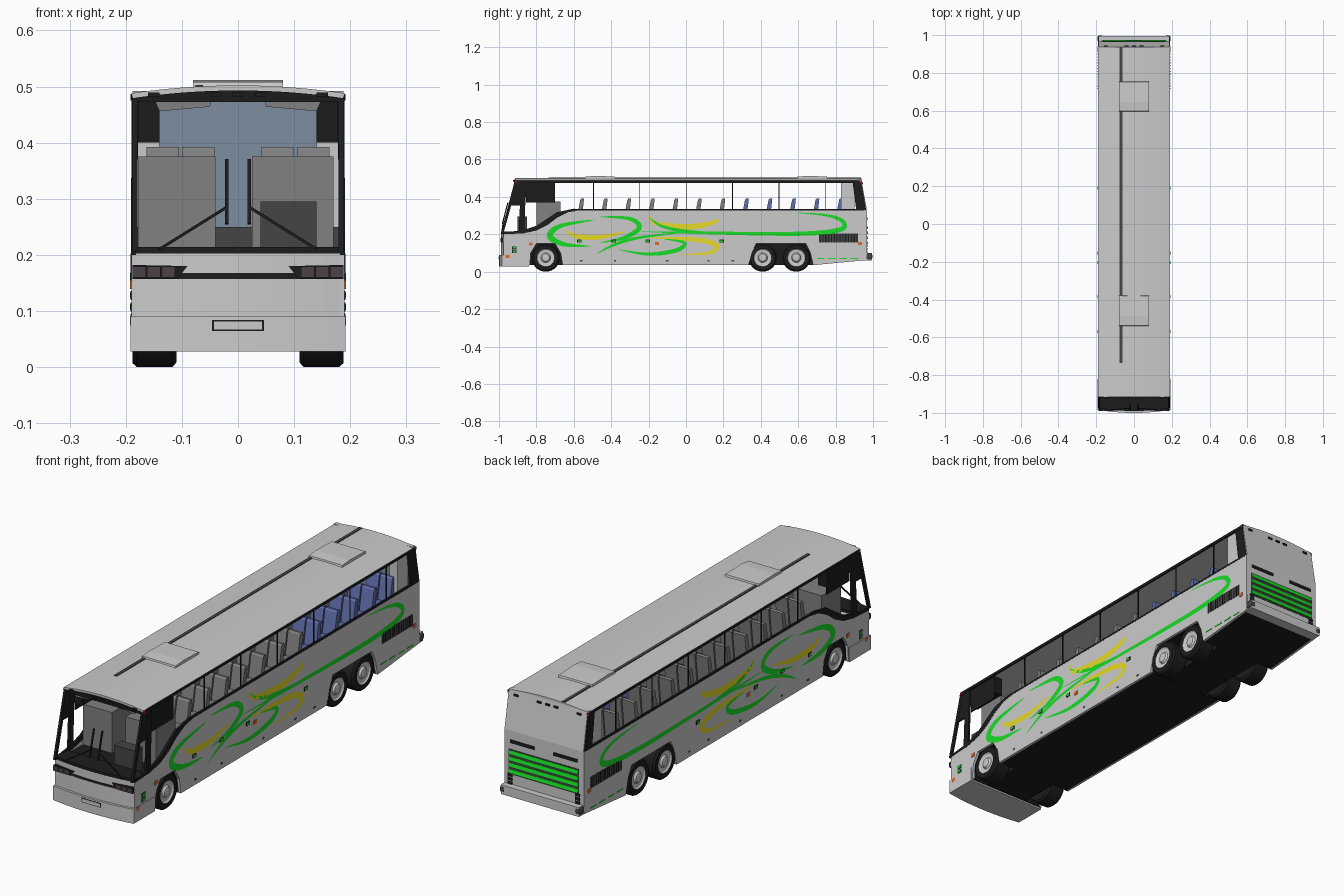
import bpy, bmesh, math
from mathutils import Vector

if "Cube" in bpy.data.objects:
    bpy.data.objects.remove(bpy.data.objects["Cube"])


def mat(name, r, g, b):
    m = bpy.data.materials.new(name)
    m.diffuse_color = (r, g, b, 1)
    m.use_nodes = True
    m.node_tree.nodes["Principled BSDF"].inputs["Base Color"].default_value = m.diffuse_color
    return m


BLACK = mat("black", .012, .012, .012)
DARK = mat("dark_grey", .06, .06, .06)
LAMP = mat("lamp_glass", .07, .055, .065)
GREEN = mat("green", .01, .72, .02)
YELLOW = mat("yellow", .8, .7, .02)
ORANGE = mat("orange", .75, .15, .02)
RED = mat("red", .6, .02, .02)
BLUE = mat("blue", .12, .16, .42)
SLATE = mat("slate", .2, .27, .35)
SEAT = mat("seat_grey", .22, .22, .22)


def finish(name, bm, m=None, mirror=False, recalc=True):
    if recalc:
        bmesh.ops.recalc_face_normals(bm, faces=bm.faces)
    me = bpy.data.meshes.new(name)
    bm.to_mesh(me)
    bm.free()
    ob = bpy.data.objects.new(name, me)
    bpy.context.collection.objects.link(ob)
    if m:
        me.materials.append(m)
    if mirror:
        ob.modifiers.new("mirror", 'MIRROR')
    return ob


def prism(name, pts, a, b, axis, m=None, mirror=False):
    """Extrude a 2D outline along an axis from a to b."""
    place = {'x': lambda p, d: (d, p[0], p[1]), 'y': lambda p, d: (p[0], d, p[1]),
             'z': lambda p, d: (p[0], p[1], d)}[axis]
    bm = bmesh.new()
    lo = [bm.verts.new(place(p, a)) for p in pts]
    hi = [bm.verts.new(place(p, b)) for p in pts]
    bm.faces.new(lo)
    bm.faces.new(hi)
    for i in range(len(pts)):
        j = (i + 1) % len(pts)
        bm.faces.new((lo[i], lo[j], hi[j], hi[i]))
    return finish(name, bm, m, mirror)


def box(name, x0, x1, y0, y1, z0, z1, m=None, mirror=False):
    return prism(name, [(x0, y0), (x1, y0), (x1, y1), (x0, y1)], z0, z1, 'z', m, mirror)


def lathe(name, pts, y, z, m=None, seg=28):
    """Spin a (radius, x) profile about an axle, on both sides."""
    bm = bmesh.new()
    rings = [[bm.verts.new((x, y + r * math.cos(2 * math.pi * i / seg), z + r * math.sin(2 * math.pi * i / seg)))
              for i in range(seg)] for r, x in pts]
    for p, q in zip(rings, rings[1:]):
        for i in range(seg):
            bm.faces.new((p[i], p[i - 1], q[i - 1], q[i]))
    bm.faces.new(rings[0])
    bm.faces.new(rings[-1])
    return finish(name, bm, m, True)


def bow(name, z0, z1, yf, hw, back, m=None, sag=.016, n=12):
    """Slab with a bowed front edge."""
    xs = [-hw + 2 * hw * i / n for i in range(n + 1)]
    pts = [(x, yf + sag * (x / hw) ** 2) for x in xs] + [(hw, back), (-hw, back)]
    return prism(name, pts, z0, z1, 'z', m)


def bar(name, p, q, w, m, mirror=True):
    """Square rod between two points."""
    p, q = Vector(p), Vector(q)
    bm = bmesh.new()
    bmesh.ops.create_cube(bm, size=1)
    bmesh.ops.scale(bm, verts=bm.verts, vec=(w, w, (q - p).length))
    bm.transform((q - p).to_track_quat('Z', 'Y').to_matrix().to_4x4())
    bmesh.ops.translate(bm, verts=bm.verts, vec=(p + q) / 2)
    return finish(name, bm, m, mirror)


def swoosh(name, pts, w, m, n=10):
    """Tapered ribbon along a smooth path on the flank, in (y, z)."""
    P = [Vector(p) for p in [pts[0]] + pts + [pts[-1]]]
    path = []
    for a, b, c, d in zip(P, P[1:], P[2:], P[3:]):
        for i in range(n):
            t = i / n
            path.append(.5 * (2 * b + (c - a) * t + (2 * a - 5 * b + 4 * c - d) * t * t
                              + (3 * b - a - 3 * c + d) * t ** 3))
    path.append(P[-1])
    bm = bmesh.new()
    rows = []
    for i, p in enumerate(path):
        d = (path[min(i + 1, len(path) - 1)] - path[max(i - 1, 0)]).normalized()
        h = w * (.06 + math.sin(math.pi * i / (len(path) - 1))) / 2
        rows.append([bm.verts.new((.1912, p.x - s * d.y * h, p.y + s * d.x * h)) for s in (-1, 1)])
    for p, q in zip(rows, rows[1:]):
        bm.faces.new((p[0], q[0], q[1], p[1]))
    finish(name, bm, m, True, False)


# lower body: flank panels with wheel arches, dark underbody
sill = [(-.975, .035), (-.835, .035), (-.83, .1), (-.8, .15), (-.7, .15), (-.67, .1), (-.66, .035),
        (.335, .035), (.35, .1), (.375, .15), (.64, .15), (.665, .1), (.68, .035), (.965, .062)]
belt = [(.965, .33), (-.56, .33), (-.63, .318), (-.69, .288), (-.74, .25), (-.8, .22), (-.87, .205), (-.975, .2)]
prism("flank_panel", sill + belt, .18, .19, 'x', None, True)
prism("underbody", sill + [(.96, .2), (-.975, .2)], -.181, .181, 'x', BLACK)
box("underbody_spine", -.105, .105, -.9, .7, .036, .19, BLACK)
box("cabin_floor", -.18, .18, -.67, .95, .2, .25, DARK)

# black swoop under the windows
edge = belt[1:]
prism("window_swoop", edge + [(-.975, .21), (-.87, .222), (-.8, .245), (-.74, .285), (-.69, .318), (-.6, .337)],
      .181, .1905, 'x', BLACK, True)
box("belt_trim", .182, .1905, -.6, .955, .328, .336, BLACK, True)

# roof, trim, hatches and rail
arc = [(x / 100, .502 - .014 * (x / 19) ** 2) for x in range(-19, 20, 2)]
prism("roof", [(-.186, .477)] + arc + [(.186, .477)], -.915, .938, 'y')
box("roof_edge_trim", .183, .1905, -.915, .94, .475, .487, BLACK, True)
prism("front_header", [(-.188, .472)] + [(x, z - .009) for x, z in arc] + [(.188, .472)], -.919, -.905, 'y', BLACK)
for y in (-.46, .675):
    prism("roof_hatch", [(y - .082, .495), (y - .078, .508), (y - .03, .512), (y + .078, .509), (y + .082, .495)],
          -.08, .08, 'x')
box("roof_rail", -.076, -.062, -.735, .935, .495, .503, DARK)

# window pillars and front side windows
for i in range(6):
    y = -.495 + i * .248
    box("window_divider", .184, .188, y - .002, y + .002, .33, .48, BLACK, True)
prism("front_pillar", [(-.99, .205), (-.976, .205), (-.9, .48), (-.917, .48)], .179, .189, 'x', BLACK, True)
prism("door_pillar", [(-.895, .205), (-.865, .205), (-.855, .48), (-.882, .48)], .18, .189, 'x', BLACK, True)
prism("side_sign_panel", [(-.95, .355), (-.885, .355), (-.875, .478), (-.917, .478)], .181, .188, 'x', BLACK, True)
prism("rear_pillar", [(.91, .33), (.963, .33), (.936, .487), (.89, .487)], .178, .1895, 'x', BLACK, True)
box("rear_inner_post", .14, .18, .83, .9, .25, .48, None, True)
box("front_side_glass", .178, .182, -.855, -.7, .37, .477, BLACK, True)

# rear wall
prism("rear_wall", [(.95, .06), (.968, .06), (.967, .33), (.938, .492), (.92, .492), (.95, .33)], -.188, .188, 'x')
box("rear_inner_wall", -.175, .175, .91, .914, .25, .48, SLATE)
box("rear_bumper", -.186, .186, .955, .995, .06, .1)
lathe("bumper_end", [(.018, .17), (.018, .188), (.012, .192)], .98, .082, DARK, 14)
box("rear_grille_backing", -.168, .168, .966, .969, .142, .25, DARK)
for i in range(4):
    z = .148 + i * .027
    prism("rear_grille_bar", [(.967, z), (.974, z), (.97, z + .016), (.967, z + .016)], -.165, .165, 'x', GREEN)
box("rear_slit", .045, .16, .965, .97, .277, .291, BLACK, True)
for z in (.105, .122, .139):
    box("rear_lamp", .15, .172, .965, .971, z - .006, z + .006, BLACK, True)
for x in (-.15, -.04, 0, .04, .15):
    box("rear_marker", x - .01, x + .01, .936, .946, .47, .478, BLACK)
    box("front_marker", x - .01, x + .01, -.924, -.915, .481, .489, BLACK)
box("corner_marker", .186, .192, .93, .94, .475, .487, RED, True)
box("front_corner_marker", .186, .191, -.915, -.905, .475, .487, RED, True)

# nose: bumper, panels, lamps, plate
bow("front_bumper", .028, .09, -1, .192, -.84)
bow("nose_lower", .09, .157, -.99, .188, -.88)
bow("nose_dark_band", .157, .168, -.989, .187, -.88, BLACK)
bow("nose_upper", .168, .202, -.99, .188, -.88)
bow("windscreen_sill", .202, .214, -.99, .188, -.9, BLACK)
prism("headlamp_surround", [(.09, .18), (.188, .182), (.188, .157), (.108, .157)], -.988, -.95, 'y', BLACK, True)
for x in (.112, .138, .164):
    box("headlamp", x, x + .024, -.991, -.96, .16, .179, LAMP, True)
box("plate_frame", -.046, .046, -1.0, -.98, .064, .084, BLACK)
box("plate", -.043, .043, -1.0015, -.98, .067, .081)

# windscreen wipers and sun visors
bar("wiper_arm", (.14, -.985, .21), (.02, -.975, .285), .005, BLACK)
bar("wiper_blade", (.02, -.982, .255), (.02, -.952, .37), .006, BLACK)
prism("sun_visor", [(.045, .484), (.15, .478), (.14, .456), (.05, .464)], -.905, -.9, 'y', SEAT, True)

# cabin front: partitions and dashboard
box("partition_left", -.178, -.04, -.8, -.67, .2, .375, SEAT)
box("partition_right", .025, .17, -.8, -.67, .2, .375, SEAT)
box("driver_console", .04, .14, -.9, -.85, .2, .295, DARK)
box("overhead_cabinet", .14, .178, -.86, -.7, .4, .477, BLACK, True)

# passenger seats
for i in range(12):
    y = -.565 + i * .1258
    prof = [(y - .07, .25), (y - .07, .295), (y - .018, .29), (y, .385), (y + .006, .392), (y + .02, .39),
            (y + .004, .25)]
    for s in (-1, 1):
        for x in (.042, .105):
            prism("seat", prof, s * x, s * (x + .058), 'x', BLUE if s > 0 and y > .3 else SEAT)

# wheels
for y in (-.75, .41, .59):
    lathe("tyre", [(.04, .11), (.067, .11), (.075, .117), (.075, .18), (.068, .188), (.048, .188), (.046, .17)],
          y, .075, BLACK)
    lathe("wheel_rim", [(.048, .17), (.048, .187), (.042, .182), (.026, .18), (.02, .188), (.012, .19)], y, .075)

# painted swooshes
greens = [([(-.49, .277), (-.67, .245), (-.728, .19), (-.65, .146), (-.51, .136)], .03),
          ([(-.46, .294), (-.3, .283), (-.25, .235), (-.33, .182), (-.46, .155)], .026),
          ([(-.25, .215), (.07, .208), (.6, .203), (.82, .224), (.84, .267), (.76, .3), (.6, .315)], .024),
          ([(-.2, .29), (-.12, .24), (.02, .215), (.2, .208)], .016),
          ([(-.48, .095), (-.38, .145), (-.25, .182), (0, .212)], .016),
          ([(-.36, .118), (-.2, .094), (-.05, .115), (-.01, .155), (-.12, .175)], .022)]
yellows = [([(-.64, .222), (-.59, .19), (-.46, .185), (-.32, .215)], .026),
           ([(-.19, .3), (-.16, .258), (.02, .24), (.15, .265), (.17, .29)], .028),
           ([(-.2, .18), (-.05, .178), (.1, .165), (.165, .135), (.12, .1), (-.03, .09)], .026)]
for pts, w in greens:
    swoosh("green_swoosh", pts, w, GREEN)
for pts, w in yellows:
    swoosh("yellow_swoosh", pts, w, YELLOW)

# flank details: vent, marker lamps, hatch latches
box("engine_vent", .185, .191, .71, .92, .155, .205, DARK, True)
for i in range(14):
    y = .714 + i * .0152
    box("vent_slat", .185, .192, y, y + .006, .158, .202, BLACK, True)
for y, z in ((-.83, .147), (-.155, .15), (.93, .15), (-.955, .082)):
    box("side_marker", .185, .1925, y - .01, y + .01, z - .008, z + .008, ORANGE, True)
for y, z in ((-.57, .163), (-.385, .163), (-.205, .163), (.19, .163), (-.917, .128), (-.917, .107)):
    box("green_badge", .185, .1918, y - .012, y + .012, z - .008, z + .008, BLACK, True)
    box("green_badge_face", .185, .1925, y - .008, y + .008, z - .005, z + .005, GREEN, True)
for y in (.72, .78, .84, .9):
    box("green_dash", .185, .1915, y - .02, y + .02, .068, .073, GREEN, True)
for y in (-.56, -.38, -.1, .12, .25):
    box("hatch_latch", .185, .1915, y - .006, y + .006, .055, .062, DARK, True)
